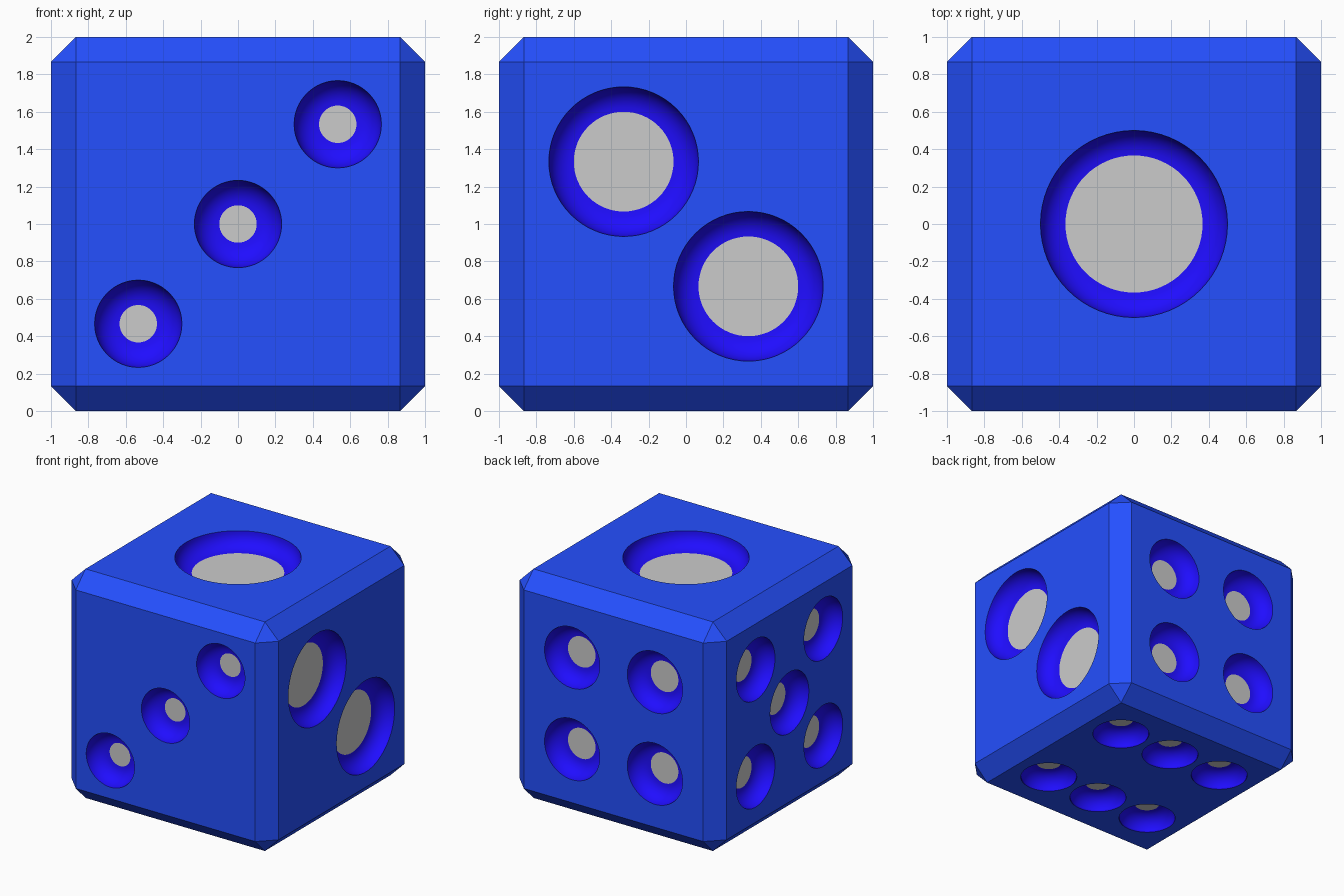
import bpy, bmesh
from math import sin, cos, pi
from mathutils import Vector

if "Cube" in bpy.data.objects:
    bpy.data.objects.remove(bpy.data.objects["Cube"])

D = 2 / 15          # chamfer width and pip depth
SEGS, ARC = 64, 8   # sides around a pip, steps in its rounded wall


def material(name, color):
    m = bpy.data.materials.new(name)
    m.diffuse_color = (*color, 1)
    m.use_nodes = True
    m.node_tree.nodes["Principled BSDF"].inputs["Base Color"].default_value = m.diffuse_color
    return m


mats = [material("body_blue", (0.018, 0.08, 1.0)),
        material("pip_indigo", (0.014, 0.004, 1.0)),
        material("floor_grey", (0.8, 0.8, 0.8))]


def make_object(name, bm):
    bmesh.ops.recalc_face_normals(bm, faces=bm.faces[:])
    me = bpy.data.meshes.new(name)
    bm.to_mesh(me)
    bm.free()
    for m in mats:
        me.materials.append(m)
    ob = bpy.data.objects.new(name, me)
    bpy.context.collection.objects.link(ob)
    return ob


def add_pip(bm, center, u, v, n, r):
    """Solid with a flat floor and a quarter-round wall, sunk along -n."""
    profile = [(r - D + D * sin(a), -D * cos(a))
               for a in (i * pi / 2 / ARC for i in range(ARC + 1))]
    profile.append((r, 0.1))
    rings = [[bm.verts.new(center + n * h + u * (q * cos(t)) + v * (q * sin(t)))
              for t in (2 * pi * k / SEGS for k in range(SEGS))]
             for q, h in profile]
    for lo, hi in zip(rings, rings[1:]):
        for k in range(SEGS):
            j = (k + 1) % SEGS
            bm.faces.new((lo[k], lo[j], hi[j], hi[k])).material_index = 1
    bm.faces.new(rings[0]).material_index = 2
    bm.faces.new(rings[-1]).material_index = 1


# Chamfered cube body
bm = bmesh.new()
bmesh.ops.create_cube(bm, size=2)
bmesh.ops.translate(bm, verts=bm.verts[:], vec=(0, 0, 1))
bmesh.ops.bevel(bm, geom=bm.edges[:], offset=D, offset_type='OFFSET',
                segments=1, profile=0.5, affect='EDGES')
die = make_object("die_body", bm)

# Pips per side: normal, two in-face axes, radius, positions
X, Y, Z = Vector((1, 0, 0)), Vector((0, 1, 0)), Vector((0, 0, 1))
a, b, c, d = 0.5333, 0.3333, 0.4, 0.4667
sides = [
    (Z, X, Y, 0.5, [(0, 0)]),
    (X, Y, Z, 0.4, [(-b, b), (b, -b)]),
    (-Y, X, Z, 0.2333, [(-a, -a), (0, 0), (a, a)]),
    (Y, X, Z, 0.2667, [(p, q) for p in (-c, c) for q in (-c, c)]),
    (-X, Y, Z, 0.2667, [(0, 0)] + [(p, q) for p in (-d, d) for q in (-d, d)]),
    (-Z, X, Y, 0.2333, [(p, q) for p in (-a, 0, a) for q in (-d, d)]),
]
bm = bmesh.new()
for n, u, v, r, spots in sides:
    for p, q in spots:
        add_pip(bm, Z + n + u * p + v * q, u, v, n, r)
cutter = make_object("pip_cutter", bm)
cutter.hide_render = True

# Cut the pips, then drop the cutter
mod = die.modifiers.new("pips", 'BOOLEAN')
mod.operation = 'DIFFERENCE'
mod.solver = 'EXACT'
mod.object = cutter
bpy.context.view_layer.objects.active = die
bpy.ops.object.modifier_apply(modifier=mod.name)
bpy.data.objects.remove(cutter)

# Smooth rounded pip walls, flat everything else
for f in die.data.polygons:
    f.use_smooth = f.material_index == 1
